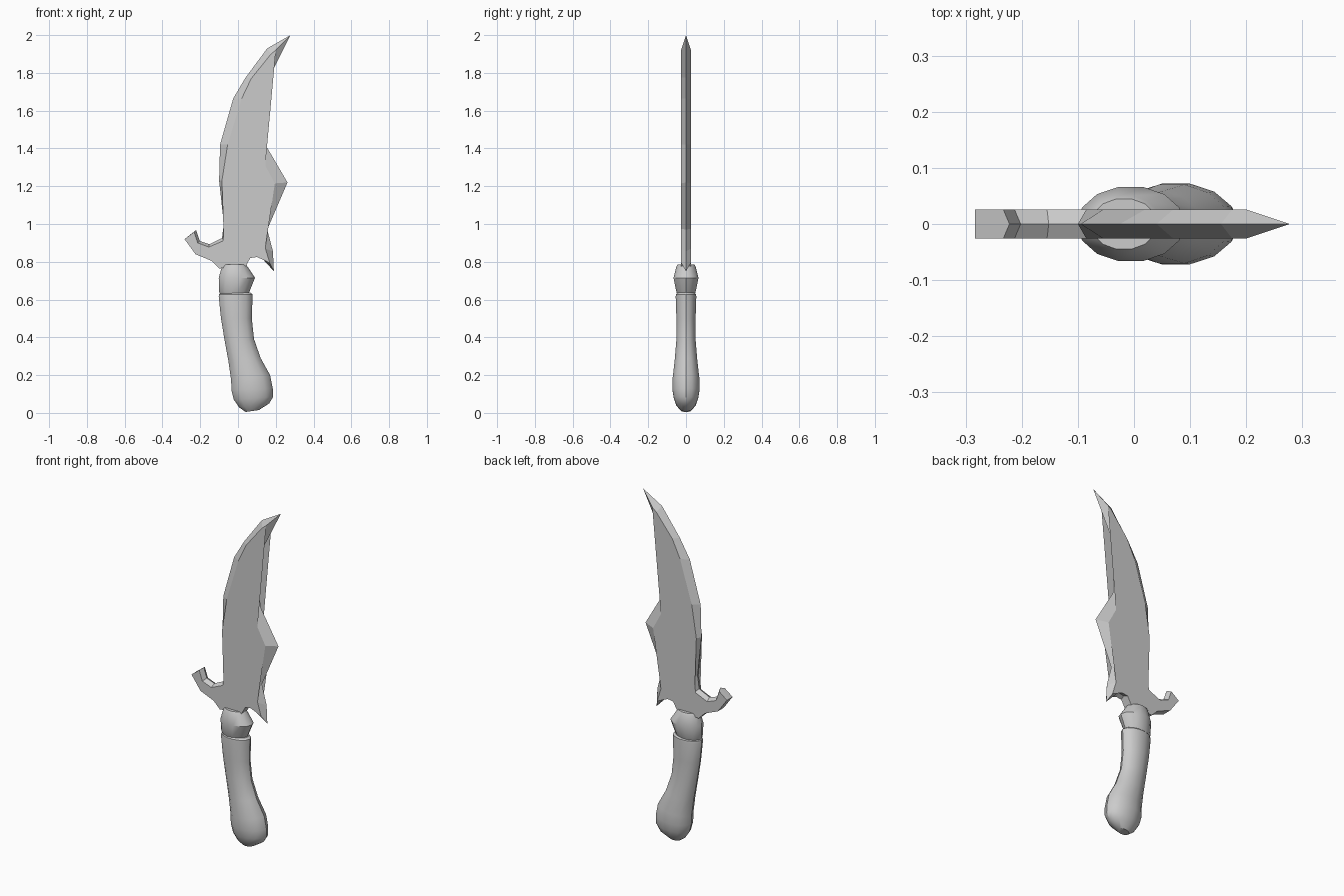
import bpy
import bmesh
from math import cos, sin, pi, radians
from mathutils import Vector

if "Cube" in bpy.data.objects:
    bpy.data.objects.remove(bpy.data.objects["Cube"], do_unlink=True)

# One plain grey for the whole knife
grey = bpy.data.materials.new("plain grey")
grey.use_nodes = True
colour = (0.6, 0.6, 0.6, 1)
grey.diffuse_color = colour
grey.node_tree.nodes["Principled BSDF"].inputs["Base Color"].default_value = colour

HALF_THICKNESS = 0.026


def finish(bm, name, smooth_angle=None):
    """Turn a bmesh into a named object with the shared material."""
    bmesh.ops.recalc_face_normals(bm, faces=bm.faces)
    mesh = bpy.data.meshes.new(name)
    bm.to_mesh(mesh)
    bm.free()
    mesh.materials.append(grey)
    obj = bpy.data.objects.new(name, mesh)
    bpy.context.collection.objects.link(obj)
    if smooth_angle:
        bpy.ops.object.select_all(action="DESELECT")
        obj.select_set(True)
        bpy.context.view_layer.objects.active = obj
        bpy.ops.object.shade_smooth_by_angle(angle=radians(smooth_angle))
    return obj


def bevelled_plate(name, outline):
    """Flat plate whose middle edge (ridge) and side outline (inner) differ."""
    bm = bmesh.new()
    ridge, front, back = [], [], []
    for edge, inner in outline:
        ridge.append(bm.verts.new((edge[0], 0, edge[1])))
        front.append(bm.verts.new((inner[0], -HALF_THICKNESS, inner[1])))
        back.append(bm.verts.new((inner[0], HALF_THICKNESS, inner[1])))
    count = len(outline)
    for side in (front, back):
        for i in range(count):
            j = (i + 1) % count
            bm.faces.new((ridge[i], ridge[j], side[j], side[i]))
        cap = bm.faces.new(side)
        bmesh.ops.triangulate(bm, faces=[cap])
    finish(bm, name)


def lofted_grip(name, rings, sides=14):
    """Oval rings, each given by its left point, right point and half depth."""
    bm = bmesh.new()
    loops = []
    for left, right, depth in rings:
        a, b = Vector((left[0], 0, left[1])), Vector((right[0], 0, right[1]))
        middle, reach = (a + b) / 2, (b - a) / 2
        loops.append([
            bm.verts.new(middle + reach * cos(2 * pi * k / sides)
                         + Vector((0, depth * sin(2 * pi * k / sides), 0)))
            for k in range(sides)])
    for lower, upper in zip(loops, loops[1:]):
        for k in range(sides):
            n = (k + 1) % sides
            bm.faces.new((lower[k], lower[n], upper[n], upper[k]))
    bm.faces.new(loops[0])
    bm.faces.new(loops[-1])
    finish(bm, name, smooth_angle=32)


def square(x, z):
    """Outline point with no bevel."""
    return ((x, z), (x, z))


# Blade edges as (ridge, inner) pairs, from guard to tip and back down
spine = [
    ((-.075, 1), (-.064, .99)),
    ((-.1, 1.23), (-.085, 1.23)),
    ((-.095, 1.42), (-.055, 1.42)),
    ((-.025, 1.665), (.02, 1.665)),
    ((.04, 1.775), (.07, 1.77)),
    ((.155, 1.93), (.175, 1.9)),
]
tip = [((.278, 2), (.2, 1.92))]
cutting_edge = [
    ((.165, 1.775), (.115, 1.775)),
    ((.135, 1.665), (.085, 1.665)),
    ((.145, 1.42), (.085, 1.42)),
    ((.262, 1.22), (.195, 1.215)),
    ((.155, .97), (.12, .975)),
    ((.185, .855), (.145, .87)),
    ((.19, .75), (.168, .795)),
]
# Underside of the guard, ending at the hook
guard_underside = [
    ((.14, .82), (.135, .81)),
    ((.1, .835), (.1, .825)),
    ((.07, .83), (.065, .82)),
    square(.04, .775),
    square(-.1, .765),
    square(-.14, .805),
    square(-.225, .84),
    square(-.283, .92),
]
hook_top = [
    ((-.222, .968), (-.233, .958)),
    ((-.202, .91), (-.213, .9)),
    ((-.152, .893), (-.155, .878)),
    ((-.085, .925), (-.075, .912)),
]
bevelled_plate("blade_and_guard",
               spine + tip + cutting_edge + guard_underside + hook_top)

# Flared collar under the guard
lofted_grip("collar", [
    ((-.09, .625), (.05, .625), .046),
    ((-.1, .64), (.06, .64), .052),
    ((-.102, .715), (.09, .715), .068),
    ((-.085, .775), (.05, .775), .052),
    ((-.078, .785), (.042, .785), .046),
])

# Curved grip swelling into a rounded pommel
lofted_grip("grip", [
    ((.04, .005), (.11, .015), .025),
    ((.005, .03), (.165, .05), .052),
    ((-.022, .07), (.186, .085), .066),
    ((-.035, .12), (.184, .13), .074),
    ((-.036, .17), (.17, .2), .072),
    ((-.05, .27), (.12, .29), .061),
    ((-.072, .39), (.085, .39), .052),
    ((-.09, .5), (.073, .5), .052),
    ((-.102, .615), (.077, .615), .056),
    ((-.1, .628), (.077, .628), .055),
    ((-.09, .637), (.065, .637), .046),
])
